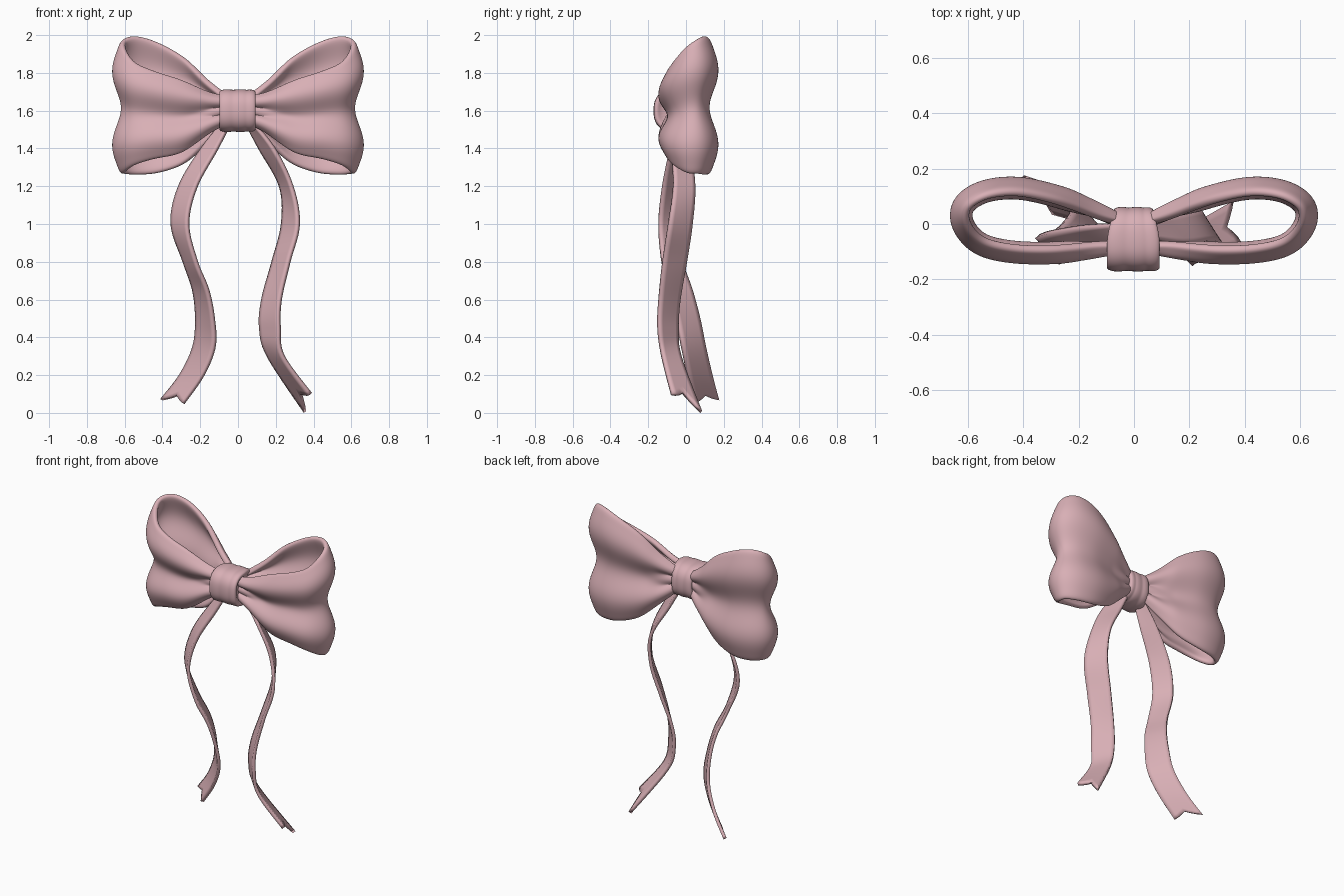
import bpy, bmesh, math
from mathutils import Vector

cube = bpy.data.objects.get("Cube")
if cube:
    bpy.data.objects.remove(cube, do_unlink=True)

# One satin colour for everything
pink = bpy.data.materials.new("dusty pink")
pink.use_nodes = True
colour = (0.69, 0.43, 0.465, 1)
pink.diffuse_color = colour
pink.node_tree.nodes["Principled BSDF"].inputs["Base Color"].default_value = colour


def sample(stations, t):
    """Smooth (Catmull-Rom) interpolation through stations, t from 0 to 1."""
    last = len(stations) - 1
    f = t * last
    i = min(int(f), last - 1)
    f -= i
    a, b, c, d = (stations[max(0, min(last, i + k))] for k in (-1, 0, 1, 2))
    return [q + f / 2 * (r - p + f * (2 * p - 5 * q + 4 * r - s + f * (3 * (q - r) + s - p)))
            for p, q, r, s in zip(a, b, c, d)]


def make_surface(name, rows, wrap=False, caps=False):
    """Skin a grid of points with quads."""
    bm = bmesh.new()
    grid = [[bm.verts.new(p) for p in row] for row in rows]
    n = len(grid[0])
    for r0, r1 in zip(grid, grid[1:]):
        for j in range(n if wrap else n - 1):
            k = (j + 1) % n
            bm.faces.new((r0[j], r0[k], r1[k], r1[j]))
    if caps:
        bm.faces.new(grid[0])
        bm.faces.new(grid[-1])
    bmesh.ops.recalc_face_normals(bm, faces=bm.faces[:])
    mesh = bpy.data.meshes.new(name)
    bm.to_mesh(mesh)
    bm.free()
    mesh.materials.append(pink)
    obj = bpy.data.objects.new(name, mesh)
    bpy.context.collection.objects.link(obj)
    return obj


def finish(obj, thickness=0, levels=0, angle=40):
    if thickness:
        mod = obj.modifiers.new("cloth thickness", "SOLIDIFY")
        mod.thickness = thickness
        mod.offset = 0
    if levels:
        mod = obj.modifiers.new("soften", "SUBSURF")
        mod.levels = mod.render_levels = levels
    bpy.ops.object.select_all(action="DESELECT")
    obj.select_set(True)
    bpy.context.view_layer.objects.active = obj
    if levels:
        bpy.ops.object.shade_smooth()
    else:
        bpy.ops.object.shade_smooth_by_angle(angle=math.radians(angle))


# Bow loops: stations run front knot -> outer end -> back knot (x, y, top, bottom)
LOOP = [
    (.05, -.08, 1.67, 1.54), (.15, -.09, 1.69, 1.49), (.3, -.105, 1.76, 1.38),
    (.45, -.1, 1.81, 1.345), (.56, -.07, 1.86, 1.31), (.62, 0, 1.94, 1.27),
    (.615, .07, 1.98, 1.265), (.54, .118, 1.995, 1.26), (.42, .13, 1.96, 1.27),
    (.28, .1, 1.88, 1.32), (.16, .055, 1.76, 1.43), (.05, .01, 1.67, 1.54)]


def bow_loop(name, side, steps=40, across=14):
    rows = []
    for i in range(steps + 1):
        t = i / steps
        x, y, top, bottom = sample(LOOP, t)
        ahead = sample(LOOP, min(1, t + .01))
        behind = sample(LOOP, max(0, t - .01))
        out = Vector((ahead[1] - behind[1], behind[0] - ahead[0])).normalized()
        puff = .026 * min(1, 2.2 * math.sin(math.pi * t))
        gather = math.exp(-((x - .1) / .1) ** 2) * .012
        row = []
        for j in range(across + 1):
            v = 2 * j / across - 1
            # two puffed lobes with a waist between, plus pleats by the knot
            d = -puff * math.cos(math.pi * v / .56) + gather * math.cos(3 * math.pi * v)
            z = (top + bottom) / 2 + v * (top - bottom) / 2
            row.append((side * (x + out.x * d), y + out.y * d, z))
        rows.append(row)
    finish(make_surface(name, rows), thickness=.036, levels=2)


bow_loop("left_loop", 1)
bow_loop("right_loop", -1)

# Tails: front edge x, y, z then back edge x, y, z
LEFT_TAIL = [
    (.06, -.05, 1.56, .03, 0, 1.56), (.19, -.07, 1.4, .115, .02, 1.4),
    (.285, -.065, 1.2, .225, .045, 1.2), (.32, -.09, 1, .235, .03, 1),
    (.27, -.12, .8, .185, 0, .8), (.225, -.14, .6, .13, -.035, .6),
    (.22, -.145, .45, .118, -.045, .45), (.24, -.125, .3, .16, -.03, .3),
    (.385, -.075, .1, .355, .08, .005)]
RIGHT_TAIL = [
    (-.03, -.05, 1.56, -.06, 0, 1.56), (-.11, -.08, 1.4, -.19, -.01, 1.4),
    (-.22, -.12, 1.2, -.31, -.03, 1.2), (-.265, -.14, 1, -.35, -.045, 1),
    (-.22, -.125, .8, -.285, -.02, .8), (-.16, -.085, .65, -.235, .03, .65),
    (-.13, -.05, .5, -.22, .07, .5), (-.125, -.02, .35, -.235, .1, .35),
    (-.185, .01, .2, -.305, .135, .2), (-.29, .04, .05, -.405, .17, .07)]


def tail(name, stations, steps=56, across=6):
    rows = []
    for i in range(steps + 1):
        row = []
        for j in range(across + 1):
            v = j / across
            # swallow-tail notch: the middle of the ribbon stops short
            notch = .035 * (1 - abs(2 * v - 1)) * max(0, i / steps - .8) / .2
            p = sample(stations, i / steps - notch)
            row.append(Vector(p[:3]).lerp(Vector(p[3:]), v))
        rows.append(row)
    finish(make_surface(name, rows), thickness=.02)


tail("left_tail", LEFT_TAIL)
tail("right_tail", RIGHT_TAIL)

# Knot: a creased wrap around the middle (x, relative radius)
KNOT = [(-.07, .6), (-.092, .78), (-.1, .92), (-.075, 1), (-.045, 1), (-.025, .965),
        (0, 1), (.03, 1), (.045, .965), (.065, 1), (.092, .95), (.092, .78), (.07, .6)]
rows = []
for x, r in KNOT:
    row = []
    for k in range(28):
        a = math.tau * k / 28
        c, s = math.cos(a), math.sin(a)
        # squarish section, narrower towards the back
        y = -.055 + .118 * r * math.copysign(abs(c) ** .8, c)
        z = 1.6 + .114 * r * math.copysign(abs(s) ** .8, s)
        row.append((x * (1.02 - .25 * max(0, c)), y, z))
    rows.append(row)
finish(make_surface("knot", rows, wrap=True, caps=True), levels=2)
